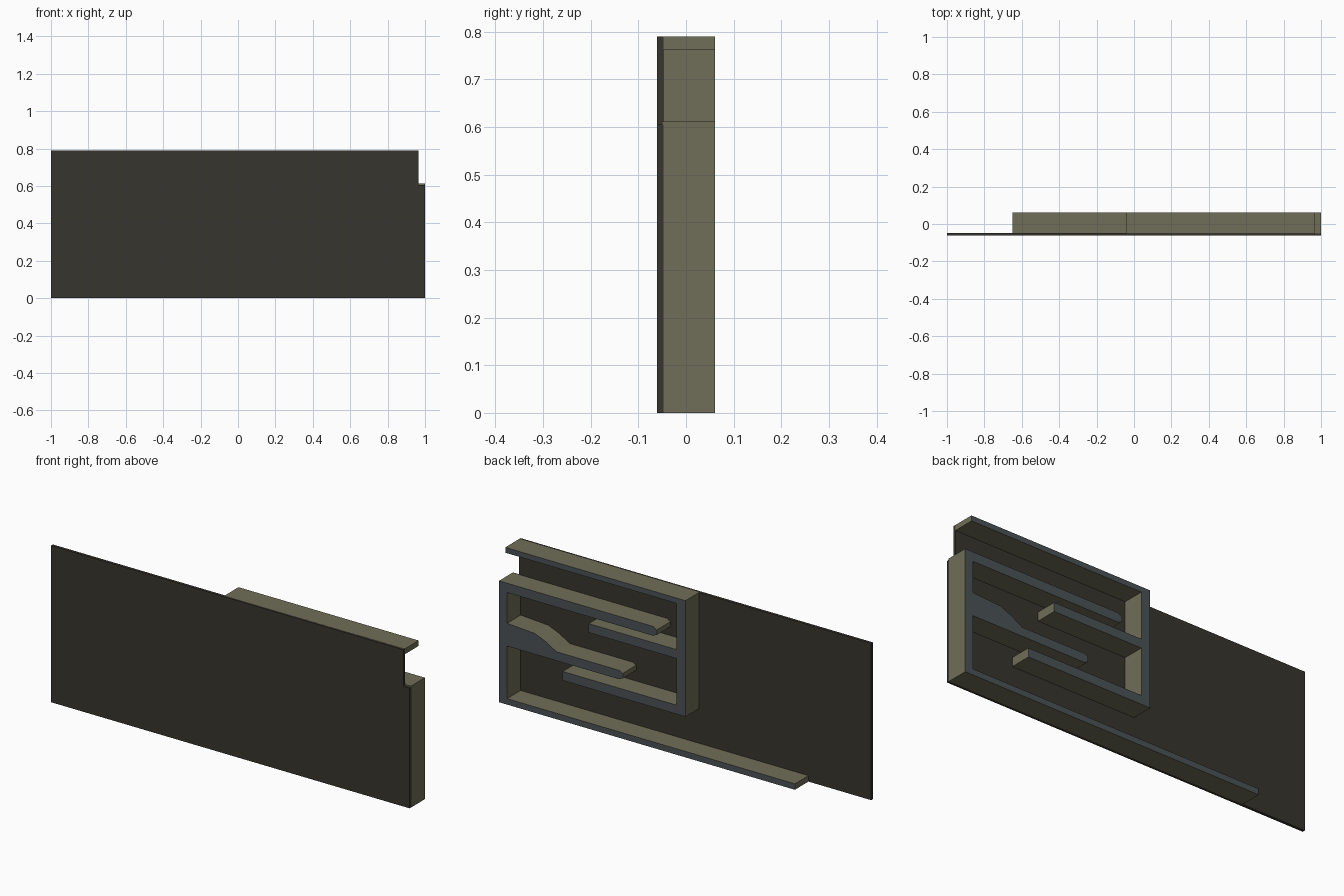
import bpy, bmesh

if "Cube" in bpy.data.objects:
    bpy.data.objects.remove(bpy.data.objects["Cube"])


def material(name, rgb):
    m = bpy.data.materials.new(name)
    m.diffuse_color = (*rgb, 1)
    m.use_nodes = True
    m.node_tree.nodes["Principled BSDF"].inputs["Base Color"].default_value = m.diffuse_color
    return m


dark = material("dark_panel", (0.038, 0.036, 0.027))
olive = material("olive_wall", (0.16, 0.153, 0.095))
slate = material("slate_wall_cap", (0.07, 0.085, 0.09))


def extrude_outline(name, outline, y0, y1, mats):
    """Extrude an x/z outline from y0 to y1; the +y face takes the last material."""
    bm = bmesh.new()
    face = bm.faces.new([bm.verts.new((x, y0, z)) for x, z in outline])
    out = bmesh.ops.extrude_face_region(bm, geom=[face])
    verts = [g for g in out["geom"] if isinstance(g, bmesh.types.BMVert)]
    bmesh.ops.translate(bm, verts=verts, vec=(0, y1 - y0, 0))
    bmesh.ops.recalc_face_normals(bm, faces=bm.faces)
    for f in bm.faces:
        if f.normal.y > 0.9:
            f.material_index = len(mats) - 1
    me = bpy.data.meshes.new(name)
    bm.to_mesh(me)
    bm.free()
    for m in mats:
        me.materials.append(m)
    ob = bpy.data.objects.new(name, me)
    bpy.context.collection.objects.link(ob)
    return ob


# Thin back panel with a notch at the upper right
extrude_outline("panel", [
    (-1, 0), (1, 0), (1, 0.605), (0.965, 0.605), (0.965, 0.79), (-1, 0.79),
], -0.061, -0.047, [dark])

# Top wall, inner upright and the two shelves reaching right
extrude_outline("upper_maze_wall", [
    (-0.04, 0.79), (0.965, 0.79), (0.965, 0.763), (0.01, 0.763),
    (0.01, 0.53), (0.50, 0.53), (0.50, 0.485), (0.01, 0.485),
    (0.01, 0.25), (0.645, 0.25), (0.645, 0.205), (-0.04, 0.205),
], -0.05, 0.061, [olive, slate])

# Bottom wall, right upright and the two shelves reaching left
extrude_outline("lower_maze_wall", [
    (-0.65, 0), (1, 0), (1, 0.612), (0.14, 0.612),
    (0.12, 0.60), (0.12, 0.575), (0.14, 0.565), (0.955, 0.565),
    (0.955, 0.41), (0.80, 0.40), (0.74, 0.375), (0.68, 0.34),
    (0.33, 0.34), (0.31, 0.33), (0.31, 0.305), (0.33, 0.295),
    (0.955, 0.295), (0.955, 0.03), (-0.65, 0.03),
], -0.05, 0.061, [olive, slate])
